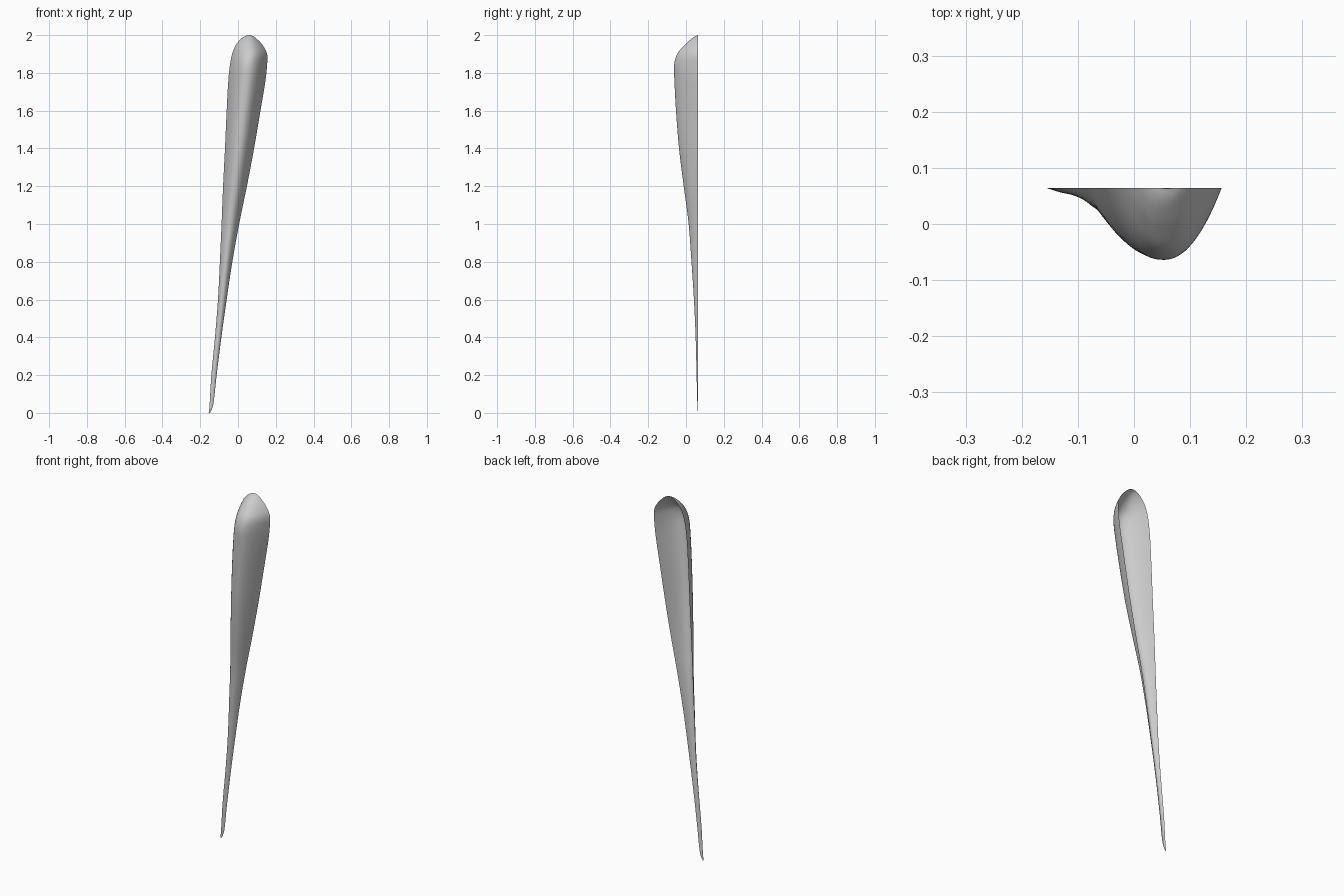
import bpy

if "Cube" in bpy.data.objects:
    bpy.data.objects.remove(bpy.data.objects["Cube"])

BACK = 0.064  # plane of the open back rim

# stations up the length: z, left x, right x, front-most y
stations = [
    (0.00, -0.155, -0.148, 0.063), (0.05, -0.150, -0.130, 0.060),
    (0.20, -0.141, -0.113, 0.056), (0.40, -0.122, -0.088, 0.051),
    (0.60, -0.106, -0.060, 0.042), (0.80, -0.096, -0.030, 0.029),
    (1.00, -0.087, 0.006, 0.014), (1.20, -0.079, 0.047, -0.012),
    (1.40, -0.069, 0.085, -0.037), (1.60, -0.060, 0.119, -0.053),
    (1.75, -0.052, 0.144, -0.061), (1.84, -0.043, 0.154, -0.063),
    (1.90, -0.031, 0.154, -0.047), (1.945, -0.013, 0.132, -0.010),
    (1.975, 0.010, 0.105, 0.022), (1.992, 0.032, 0.085, 0.045),
    (2.00, 0.052, 0.066, 0.063),
]
STEPS, SEG = 5, 28


def spline(p0, p1, p2, p3, t):
    """Catmull-Rom blend of four stations."""
    return [0.5 * (2 * b + (c - a) * t + (2 * a - 5 * b + 4 * c - d) * t ** 2
                   + (3 * b - a - 3 * c + d) * t ** 3)
            for a, b, c, d in zip(p0, p1, p2, p3)]


# smooth the stations into many rings
rings = []
n = len(stations)
for i in range(n - 1):
    pts = [stations[min(max(i + k, 0), n - 1)] for k in (-1, 0, 1, 2)]
    rings += [spline(*pts, s / STEPS) for s in range(STEPS)]
rings.append(stations[-1])

# each ring is an open rounded trough facing the front
verts, faces = [], []
for z, left, right, front in rings:
    mid, half = (left + right) / 2, (right - left) / 2
    for j in range(SEG + 1):
        u = -1 + 2 * j / SEG
        power = 2.4 if u < 0 else 2.1
        y = BACK - (BACK - front) * (1 - abs(u) ** power)
        verts.append((mid + half * u, y, z))
row = SEG + 1
for i in range(len(rings) - 1):
    for j in range(SEG):
        a = i * row + j
        faces.append((a, a + 1, a + row + 1, a + row))

# tapered open shell
mesh = bpy.data.meshes.new("tapered_shell")
mesh.from_pydata(verts, [], faces)
shell = bpy.data.objects.new("tapered_shell", mesh)
bpy.context.collection.objects.link(shell)
for poly in mesh.polygons:
    poly.use_smooth = True
